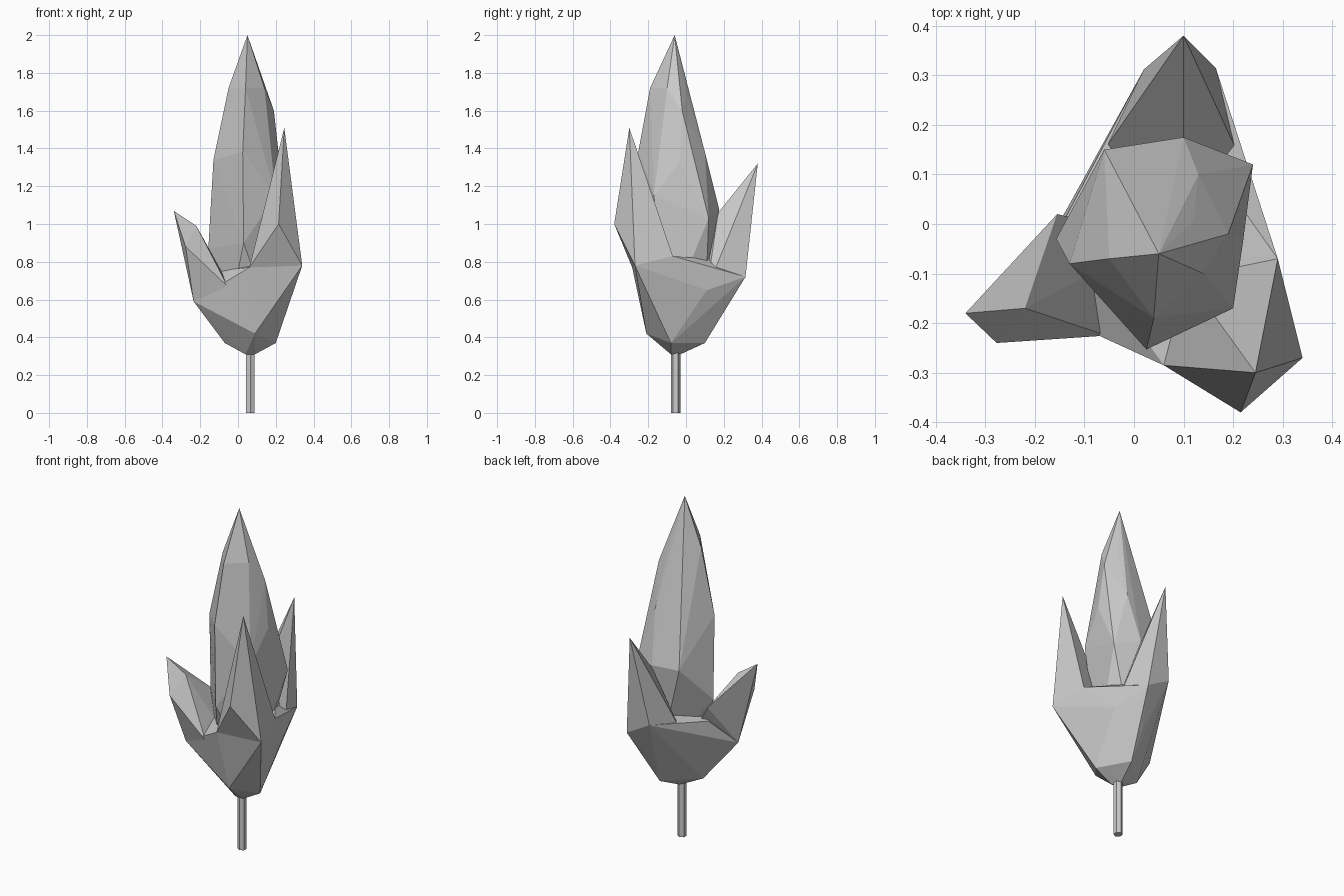
import bpy, bmesh


def hull(name, points):
    """Faceted solid wrapped around a few corner points."""
    bm = bmesh.new()
    for p in points:
        bm.verts.new(p)
    bmesh.ops.convex_hull(bm, input=bm.verts[:])
    loose = [v for v in bm.verts if not v.link_faces]
    bmesh.ops.delete(bm, geom=loose, context='VERTS')
    bmesh.ops.recalc_face_normals(bm, faces=bm.faces[:])
    mesh = bpy.data.meshes.new(name)
    bm.to_mesh(mesh)
    bm.free()
    obj = bpy.data.objects.new(name, mesh)
    bpy.context.collection.objects.link(obj)
    return obj


# Main crown: irregular spindle, tip first and base last
hull("crown", [
    (0.05, -0.06, 2.0),
    (-0.05, -0.07, 1.72), (0.04, -0.19, 1.72), (0.14, -0.10, 1.72),
    (0.12, 0.005, 1.68), (0.19, -0.02, 1.6),
    (-0.13, -0.08, 1.34), (0.025, -0.253, 1.38), (0.22, -0.035, 1.33),
    (0.13, 0.10, 1.38), (0.2, -0.17, 1.15),
    (-0.06, 0.15, 1.08), (0.1, 0.175, 1.08), (0.24, 0.12, 1.03),
    (-0.157, -0.03, 0.87), (0.03, -0.25, 0.9),
    (-0.05, -0.1, 0.5), (0.1, 0.1, 0.5), (0.17, -0.1, 0.5)])

# Three pointed side lobes, tip first
left = [(-0.34, -0.18, 1.07), (-0.22, -0.17, 0.99), (-0.277, -0.24, 0.88),
        (-0.235, -0.15, 0.59), (-0.055, -0.225, 0.67), (-0.155, 0.02, 0.84)]
back = [(0.1, 0.38, 1.32), (0.165, 0.315, 0.72), (0.02, 0.312, 0.8),
        (0.225, 0.11, 0.65), (-0.06, 0.15, 0.75), (0.1, 0.17, 1.06)]
right = [(0.245, -0.30, 1.51), (0.215, -0.38, 1.0), (0.34, -0.27, 0.78),
         (0.06, -0.285, 0.77), (0.29, -0.07, 0.83), (0.2, -0.18, 1.01)]
core = (0.05, -0.03, 0.5)
hull("left_lobe", left + [core])
hull("back_lobe", back + [core])
hull("right_lobe", right + [core])

# Lower cup joining the lobes down to the trunk
hull("cup", left[3:5] + back[1:5] + right[2:5] + [
    (-0.145, 0.0, 0.75), (0.1, 0.19, 0.53), (0.225, -0.10, 0.5),
    (-0.07, -0.06, 0.37), (-0.01, -0.15, 0.43), (0.09, -0.21, 0.42),
    (0.2, -0.08, 0.37), (0.1, 0.1, 0.37),
    (0.04, -0.08, 0.31), (0.09, -0.08, 0.31), (0.065, -0.03, 0.31)])

# Trunk
bpy.ops.mesh.primitive_cylinder_add(vertices=6, radius=0.025, depth=0.36,
                                    location=(0.065, -0.055, 0.18))
bpy.context.object.name = "trunk"
